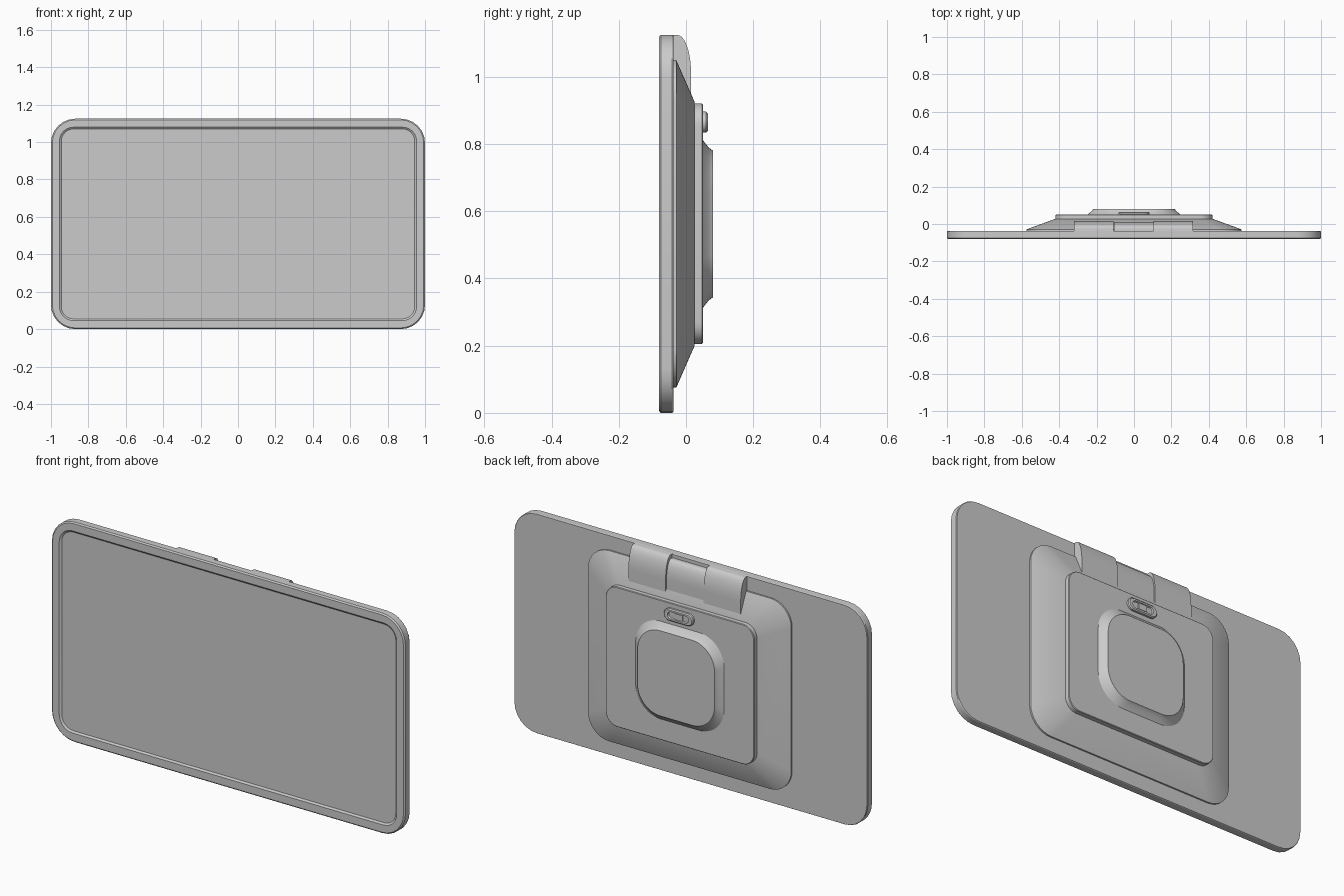
import bpy, bmesh, math

if "Cube" in bpy.data.objects:
    bpy.data.objects.remove(bpy.data.objects["Cube"])

MID = 0.5625


def finish(name, bm, angle=30):
    bmesh.ops.recalc_face_normals(bm, faces=bm.faces)
    mesh = bpy.data.meshes.new(name)
    bm.to_mesh(mesh)
    bm.free()
    ob = bpy.data.objects.new(name, mesh)
    bpy.context.collection.objects.link(ob)
    bpy.ops.object.select_all(action='DESELECT')
    ob.select_set(True)
    bpy.context.view_layer.objects.active = ob
    bpy.ops.object.shade_smooth_by_angle(angle=math.radians(angle))
    return ob


def rounded_rect(hx, hz, r, n):
    pts = []
    for k, (sx, sz) in enumerate([(1, 1), (-1, 1), (-1, -1), (1, -1)]):
        for i in range(n + 1):
            a = math.pi / 2 * (k + i / n)
            pts.append((sx * (hx - r) + r * math.cos(a), sz * (hz - r) + r * math.sin(a)))
    return pts


# Loft rounded rectangles, each given as (half width, half height, radius, y)
def loft(name, rings, cz=MID, n=8):
    bm = bmesh.new()
    loops = [[bm.verts.new((x, y, cz + z)) for x, z in rounded_rect(hx, hz, r, n)]
             for hx, hz, r, y in rings]
    for a, b in zip(loops, loops[1:]):
        for i in range(len(a)):
            j = (i + 1) % len(a)
            bm.faces.new((a[i], a[j], b[j], b[i]))
    bm.faces.new(loops[0])
    bm.faces.new(loops[-1])
    return finish(name, bm)


# Extrude a (y, z) outline along x
def extrude_x(name, outline, x0, x1):
    bm = bmesh.new()
    face = bm.faces.new([bm.verts.new((x0, y, z)) for y, z in outline])
    out = bmesh.ops.extrude_face_region(bm, geom=[face])
    verts = [v for v in out['geom'] if isinstance(v, bmesh.types.BMVert)]
    bmesh.ops.translate(bm, verts=verts, vec=(x1 - x0, 0, 0))
    return finish(name, bm)


# Display panel with a recessed screen
loft("display_panel", [
    (0.997, 0.560, 0.127, -0.037),
    (1.0, 0.5625, 0.13, -0.041),
    (1.0, 0.5625, 0.13, -0.075),
    (0.993, 0.556, 0.123, -0.081),
    (0.955, 0.517, 0.075, -0.081),
    (0.945, 0.508, 0.066, -0.074),
], n=6)

# Sloped rear housing
loft("rear_housing", [
    (0.575, 0.4875, 0.12, -0.045),
    (0.575, 0.4875, 0.12, -0.029),
    (0.425, 0.362, 0.07, 0.026),
])

# Flat mounting plate
loft("mounting_plate", [
    (0.42, 0.358, 0.065, 0.02),
    (0.42, 0.358, 0.065, 0.047),
    (0.417, 0.355, 0.062, 0.05),
])

# Raised centre pad with a flared foot
loft("centre_pad", [
    (0.25, 0.25, 0.14, 0.045),
    (0.25, 0.25, 0.14, 0.050),
    (0.228, 0.228, 0.135, 0.067),
    (0.221, 0.221, 0.13, 0.076),
    (0.218, 0.218, 0.128, 0.081),
], cz=0.562, n=12)

# Release button: pill-shaped rim, shallow well and slider
loft("button_rim", [
    (0.083, 0.031, 0.0309, 0.045),
    (0.083, 0.031, 0.0309, 0.060),
    (0.078, 0.026, 0.0259, 0.065),
    (0.060, 0.018, 0.0179, 0.065),
    (0.057, 0.015, 0.0149, 0.058),
], cz=0.865)
loft("button_slider", [
    (0.024, 0.015, 0.004, 0.055),
    (0.024, 0.015, 0.004, 0.063),
], cz=0.865, n=3)


# Hinge: two outer knuckles and a slightly lower middle one
def hinge_outline(depth, top):
    arc = [(-0.025 + (depth + 0.025) * math.sin(t), 1.01 + (top - 1.01) * math.cos(t))
           for t in (math.pi / 2 * i / 10 for i in range(11))]
    return [(-0.045, 0.93), (-0.045, top)] + arc + [(depth, 0.93)]


for side, x0 in (("left", -0.32), ("right", 0.105)):
    extrude_x("hinge_knuckle_" + side, hinge_outline(0.015, 1.124), x0, x0 + 0.21)
extrude_x("hinge_knuckle_middle", hinge_outline(0.010, 1.105), -0.108, 0.103)
